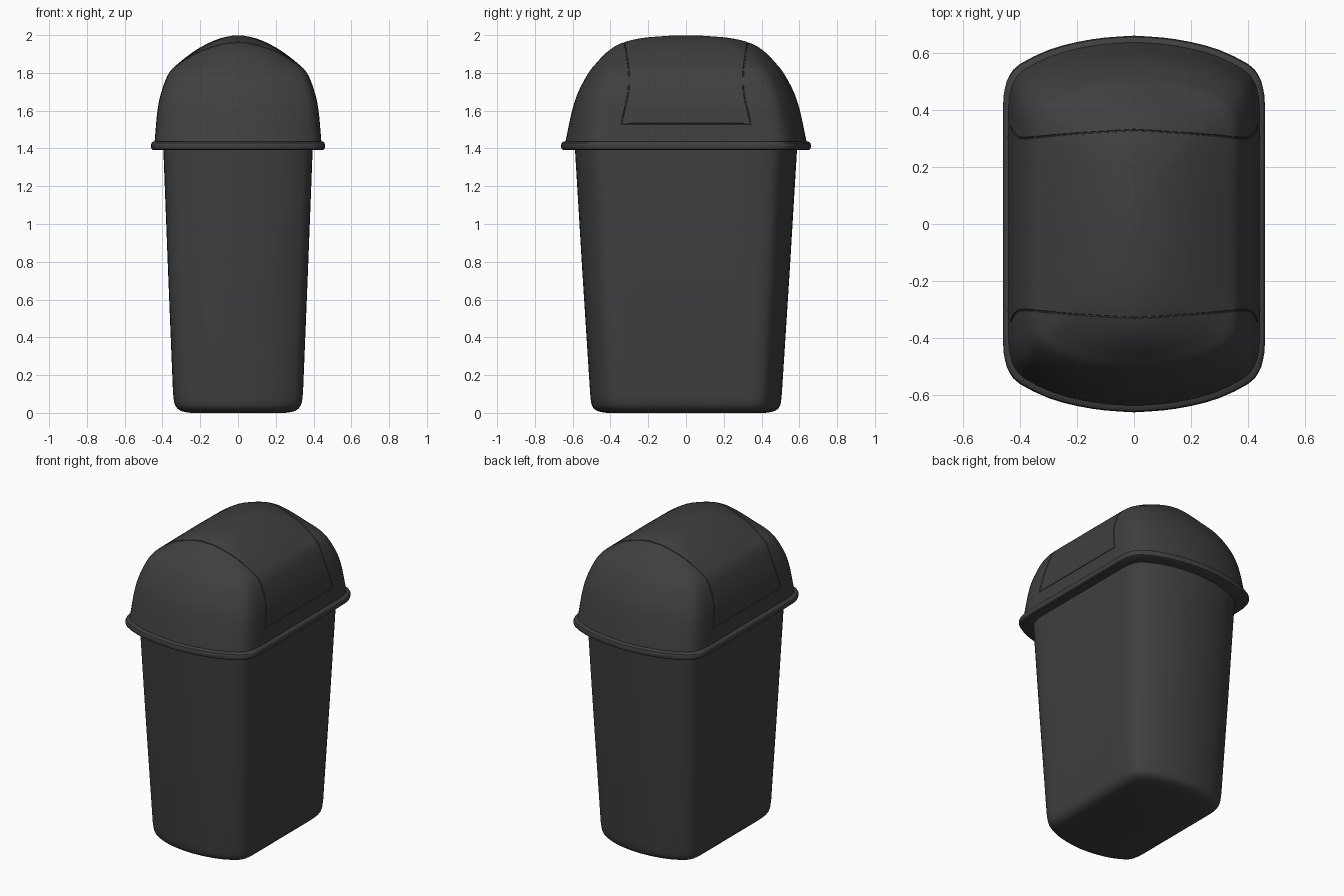
import bpy, bmesh
from mathutils import Vector
from mathutils.bvhtree import BVHTree

if "Cube" in bpy.data.objects:
    bpy.data.objects.remove(bpy.data.objects["Cube"])

mat = bpy.data.materials.new("dark_plastic")
mat.diffuse_color = (0.05, 0.05, 0.05, 1)
mat.use_nodes = True
mat.node_tree.nodes["Principled BSDF"].inputs["Base Color"].default_value = mat.diffuse_color


def spline(pts, n):
    """Catmull-Rom through the points, n steps per span."""
    p = [Vector(q) for q in pts]
    p = [p[0] * 2 - p[1]] + p + [p[-1] * 2 - p[-2]]
    out = []
    for a, b, c, d in zip(p, p[1:], p[2:], p[3:]):
        for i in range(n):
            t = i / n
            out.append(0.5 * (2 * b + (c - a) * t + (2 * a - 5 * b + 4 * c - d) * t * t
                              + (3 * b - a - 3 * c + d) * t ** 3))
    return out + [p[-2]]


# Plan outline: flat sides, rounded corners, bowed ends (one quarter, mirrored)
quarter = spline([(1, 0), (1, .3), (1, .62), (.985, .72), (.95, .79), (.87, .85),
                  (.65, .925), (.43, .967), (.22, .99), (0, 1)], 2)
half = quarter + [Vector((-p.x, p.y)) for p in reversed(quarter[:-1])]
outline = half + [-p for p in half[1:-1]]


def loft(name, rings):
    """Closed skin over (half width, half depth, height) rings."""
    bm = bmesh.new()
    loops = []
    for a, b, z in rings:
        k = min(max((z - 1.82) / 0.18, 0), 1) * 0.7   # rounder towards the crown
        pts = [p.lerp(p.normalized(), k) for p in outline]
        loops.append([bm.verts.new((a * p.x, b * p.y, z)) for p in pts])
    n = len(outline)
    for lo, hi in zip(loops, loops[1:]):
        for i in range(n):
            j = (i + 1) % n
            bm.faces.new((lo[i], lo[j], hi[j], hi[i]))
    bm.faces.new(loops[0][::-1])
    bm.faces.new(loops[-1])
    bmesh.ops.recalc_face_normals(bm, faces=bm.faces)
    me = bpy.data.meshes.new(name)
    bm.to_mesh(me)
    bm.free()
    ob = bpy.data.objects.new(name, me)
    bpy.context.collection.objects.link(ob)
    me.materials.append(mat)
    return ob


def activate(ob):
    bpy.ops.object.select_all(action='DESELECT')
    ob.select_set(True)
    bpy.context.view_layer.objects.active = ob


# Tapered bin body with a rounded foot
foot = [(.25, .42, 0), (.295, .462, .008), (.322, .49, .025), (.337, .502, .055), (.344, .508, .11)]
body = loft("bin_body", spline(foot, 3) + [(.37, .549, .75), (.395, .588, 1.398)])

# Domed lid with a rounded rim
rim = [(.38, .57, 1.394), (.45, .65, 1.392), (.457, .658, 1.397), (.46, .661, 1.407),
       (.46, .661, 1.42), (.457, .657, 1.43), (.45, .648, 1.436)]
dome = [(.441, .638, 1.438), (.426, .603, 1.6), (.405, .57, 1.7), (.365, .516, 1.8),
        (.31, .472, 1.855), (.235, .415, 1.913), (.16, .345, 1.956), (.09, .235, 1.984),
        (.02, .06, 1.999)]
lid = loft("domed_lid", rim + spline(dome, 5))

# Swing flap outline, projected onto the dome
tree = BVHTree.FromPolygons([v.co for v in lid.data.vertices], [p.vertices for p in lid.data.polygons])
edge = spline([(0, .33, 2), (.2, .318, 1.93), (.35, .304, 1.81), (.395, .302, 1.74),
               (.415, .31, 1.67), (.432, .343, 1.53)], 5)
side = edge + [Vector((.432, .343 - .049 * i, 1.53)) for i in range(1, 14)]
side += [Vector((p.x, -p.y, p.z)) for p in reversed(edge)]
path = side + [Vector((-p.x, p.y, p.z)) for p in reversed(side[1:-1])]
seam = []
for p in path:
    origin = Vector((0, p.y, 1.45))
    seam.append(tree.ray_cast(origin, (p - origin).normalized())[0])

# Fine tube that carves the flap seam
cu = bpy.data.curves.new("seam_cutter", 'CURVE')
cu.dimensions = '3D'
cu.bevel_depth = 0.0035
cu.bevel_resolution = 1
sp = cu.splines.new('POLY')
sp.points.add(len(seam) - 1)
for q, p in zip(sp.points, seam):
    q.co = (*p, 1)
sp.use_cyclic_u = True
cutter = bpy.data.objects.new("seam_cutter", cu)
bpy.context.collection.objects.link(cutter)
activate(cutter)
bpy.ops.object.convert(target='MESH')
cutter = bpy.context.object
mod = lid.modifiers.new("flap_seam", 'BOOLEAN')
mod.operation = 'DIFFERENCE'
mod.solver = 'EXACT'
mod.object = cutter
activate(lid)
bpy.ops.object.modifier_apply(modifier=mod.name)
bpy.data.objects.remove(cutter)

for ob in (body, lid):
    activate(ob)
    bpy.ops.object.shade_smooth_by_angle(angle=0.6)
